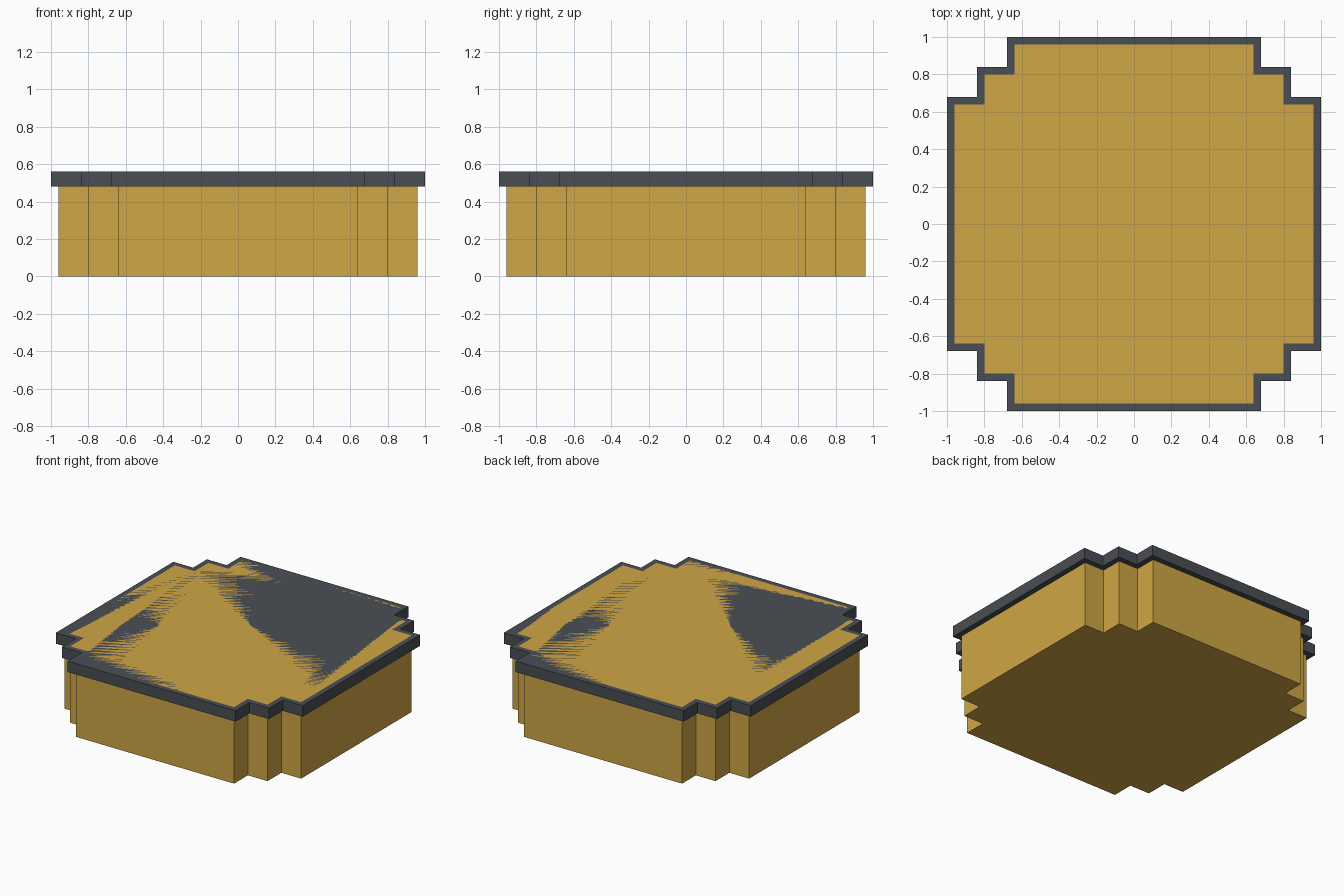
import bpy
import bmesh

if "Cube" in bpy.data.objects:
    bpy.data.objects.remove(bpy.data.objects["Cube"])

U = 0.16          # step width of the corner notches
RIM = 0.04        # how far the lid stands out from the body
LID_BASE, TOP = 0.48, 0.56


def material(name, color):
    mat = bpy.data.materials.new(name)
    mat.diffuse_color = (*color, 1.0)
    mat.use_nodes = True
    mat.node_tree.nodes["Principled BSDF"].inputs["Base Color"].default_value = mat.diffuse_color
    return mat


def outline(grow):
    """Stepped square outline, counter-clockwise, built from one corner."""
    a, b, c = 4 * U + grow, 5 * U + grow, 6 * U + grow
    corner = [(c, a), (b, a), (b, b), (a, b), (a, c)]
    points = []
    for _ in range(4):
        points += corner
        corner = [(-y, x) for x, y in corner]
    return points


def stepped_slab(name, grow, z0, z1, mat):
    """Closed slab with the stepped outline."""
    bm = bmesh.new()
    base = bm.faces.new([bm.verts.new((x, y, z0)) for x, y in outline(grow)])
    top = bmesh.ops.extrude_face_region(bm, geom=[base], use_keep_orig=True)
    for item in top["geom"]:
        if isinstance(item, bmesh.types.BMVert):
            item.co.z = z1
    bmesh.ops.recalc_face_normals(bm, faces=bm.faces)
    mesh = bpy.data.meshes.new(name)
    bm.to_mesh(mesh)
    bm.free()
    mesh.materials.append(mat)
    obj = bpy.data.objects.new(name, mesh)
    bpy.context.collection.objects.link(obj)


gold = material("ochre", (0.63, 0.381, 0.06))
grey = material("dark_grey", (0.068, 0.076, 0.087))

# Body, reaching up through the lid
stepped_slab("body", 0, 0, TOP, gold)

# Wider lid, flush with the top of the body
stepped_slab("lid", RIM, LID_BASE, TOP, grey)
